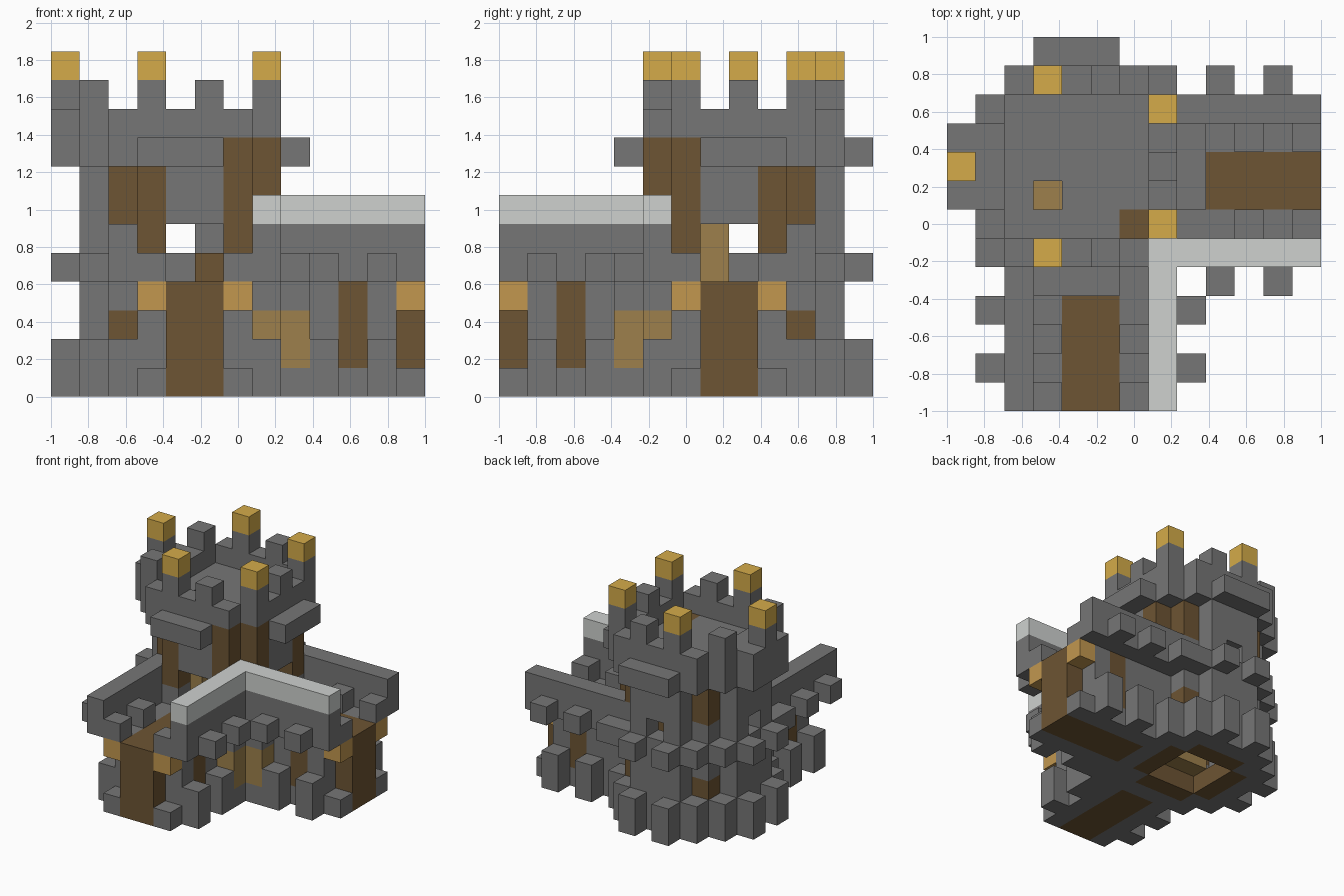
import bpy
import bmesh
from itertools import product
from mathutils import Vector

if "Cube" in bpy.data.objects:
    bpy.data.objects.remove(bpy.data.objects["Cube"], do_unlink=True)

COUNT = 13                 # blocks along the longest side
SIZE = 2 / COUNT
TX, TY = 4, 8              # tower axis, in blocks

COLOURS = {
    "stone": (0.182, 0.182, 0.182),
    "pale_stone": (0.62, 0.64, 0.625),
    "wood": (0.153, 0.089, 0.033),
    "gold": (0.66, 0.41, 0.068),
    "tan": (0.54, 0.31, 0.078),
    "dark_tan": (0.34, 0.217, 0.072),
}


def make_material(name, rgb):
    mat = bpy.data.materials.new(name)
    mat.use_nodes = True
    mat.diffuse_color = (*rgb, 1)
    mat.node_tree.nodes["Principled BSDF"].inputs["Base Color"].default_value = (*rgb, 1)
    return mat


MATERIALS = {n: make_material(n, c) for n, c in COLOURS.items()}
blocks = {}                # (i, j, k) -> (part, colour)


def span(v):
    """A number is one block, a pair is an inclusive run, a list is a choice."""
    if isinstance(v, int):
        return [v]
    return range(v[0], v[1] + 1) if isinstance(v, tuple) else v


def fill(part, colour, xs, ys, zs, twin=False):
    for i, j, k in product(span(xs), span(ys), span(zs)):
        blocks[i, j, k] = (part, colour)
        if twin:           # the second wing mirrors the first across the diagonal
            blocks[COUNT - 1 - j, COUNT - 1 - i, k] = (part, colour)


def carve(xs, ys, zs, twin=False):
    for i, j, k in product(span(xs), span(ys), span(zs)):
        blocks.pop((i, j, k), None)
        if twin:
            blocks.pop((COUNT - 1 - j, COUNT - 1 - i, k), None)


def ring(part, colour, zs, test):
    for dx, dy in product(range(-4, 5), repeat=2):
        far, near = max(abs(dx), abs(dy)), min(abs(dx), abs(dy))
        if test(far, near):
            fill(part, colour, TX + dx, TY + dy, zs)


# Tower shell, rings, roof deck and parapet
ring("tower_wall", "stone", (0, 7), lambda f, n: (f == 3 and n <= 1) or f == n == 2)
ring("tower_base", "stone", (0, 1), lambda f, n: f == 3 and n <= 2)
ring("tower_belt", "stone", 4, lambda f, n: f == 3 and n <= 2)
ring("tower_roof", "stone", 8, lambda f, n: f <= 3 and n <= 2)
ring("tower_parapet", "stone", 9, lambda f, n: f == 3 and n <= 2)
ring("tower_slabs", "stone", 8, lambda f, n: f == 4 and n <= 1)
fill("tower_slabs", "stone", 0, (7, 9), 9)

# Corner windows
ring("tower_windows", "wood", [2, 6, 7], lambda f, n: f == n == 2)

# Tower feet and corbels on the outer sides
fill("tower_feet", "stone", [3, 5], 12, (0, 1), True)
fill("tower_corbels", "stone", [3, 5], 12, 4, True)

# Timber floor, rim and winding stair inside the tower
ring("tower_rim", "wood", 0, lambda f, n: f == 2 and n <= 1)
ring("tower_floor", "wood", 3, lambda f, n: f <= 2 and n <= 1)
walk = [(-1, -1), (0, -1), (1, -1), (1, 0), (1, 1), (0, 1), (-1, 1), (-1, 0)]
for step, (dx, dy) in enumerate(walk):
    fill("stair", "dark_tan", TX + dx, TY + dy, 1 + step // 4)

# Wings: timber core, stone sides, side windows and roof deck
fill("wing_walls", "stone", [3, 6], (1, 5), (0, 3), True)
fill("wing_deck", "wood", [4, 5], (1, 4), (0, 3), True)
fill("wing_windows", "wood", [3, 6], 2, (1, 3), True)
fill("gate", "wood", [4, 5], 0, (0, 3), True)
fill("gate_brackets", "tan", [3, 6], 0, 3, True)
fill("gate_feet", "stone", [3, 6], 0, 0, True)

# Separate buttress feet along the wings
fill("wing_feet", "stone", [2, 7], [1, 3], (0, 1), True)

# Wall walk, parapets and corbels
fill("wall_walk", "stone", [2, 7], (0, 5), 4, True)
fill("wall_walk", "stone", [3, 6], [0, 2], 4, True)
fill("wing_corbels", "stone", [1, 8], [1, 3], 4, True)
fill("wing_corbels", "stone", 1, 5, 4, True)
fill("parapet", "stone", [2, 7], (0, 5), 5, True)
fill("pale_parapet", "pale_stone", 7, (0, 5), 6, True)

# Courtyard corner with its recessed shutters
fill("corner_wall", "stone", 7, (4, 5), (0, 3), True)
fill("corner_shutters", "dark_tan", 7, 4, (1, 2), True)

# Tower doors with timber posts, and the small openings opposite
fill("door_posts", "wood", [3, 6], 5, (5, 8), True)
fill("door_posts", "wood", 6, 6, (5, 8))
carve([4, 5], 5, (4, 5), True)
carve(4, 11, 5, True)
fill("inner_post", "wood", 5, 9, 4)

# Ladder post rising to the roof hatch
fill("ladder", "dark_tan", 3, 7, (4, 7))
carve(3, 7, 8)

# Battlements, five of them capped in gold
for i, j in [(7, 10), (7, 6), (3, 5), (0, 8), (3, 11)]:
    fill("battlements", "stone", i, j, 10)
    fill("gold_caps", "gold", i, j, 11)
fill("battlements", "stone", 1, [6, 10], 10)
fill("battlements", "stone", 5, [5, 11], 10)
fill("battlements", "stone", 7, 8, 10)

# Turn each part into a mesh of its exposed block faces
AXES = [Vector(a) for a in ((1, 0, 0), (0, 1, 0), (0, 0, 1))]
ORIGIN = Vector((-1, -1, 0))


def build(part):
    bm = bmesh.new()
    colours = []
    for cell, (owner, colour) in blocks.items():
        if owner != part:
            continue
        if colour not in colours:
            colours.append(colour)
        centre = ORIGIN + (Vector(cell) + Vector((0.5, 0.5, 0.5))) * SIZE
        for a, sign in product(range(3), (-1, 1)):
            near = list(cell)
            near[a] += sign
            if tuple(near) in blocks:
                continue
            n = AXES[a] * sign
            u = AXES[(a + 1) % 3]
            v = n.cross(u)
            corners = [n + u + v, n - u + v, n - u - v, n + u - v]
            face = bm.faces.new([bm.verts.new(centre + c * SIZE / 2) for c in corners])
            face.material_index = colours.index(colour)
    bmesh.ops.remove_doubles(bm, verts=bm.verts[:], dist=SIZE / 100)
    mesh = bpy.data.meshes.new(part)
    bm.to_mesh(mesh)
    bm.free()
    for colour in colours:
        mesh.materials.append(MATERIALS[colour])
    bpy.context.collection.objects.link(bpy.data.objects.new(part, mesh))


for part in sorted({owner for owner, _ in blocks.values()}):
    build(part)
